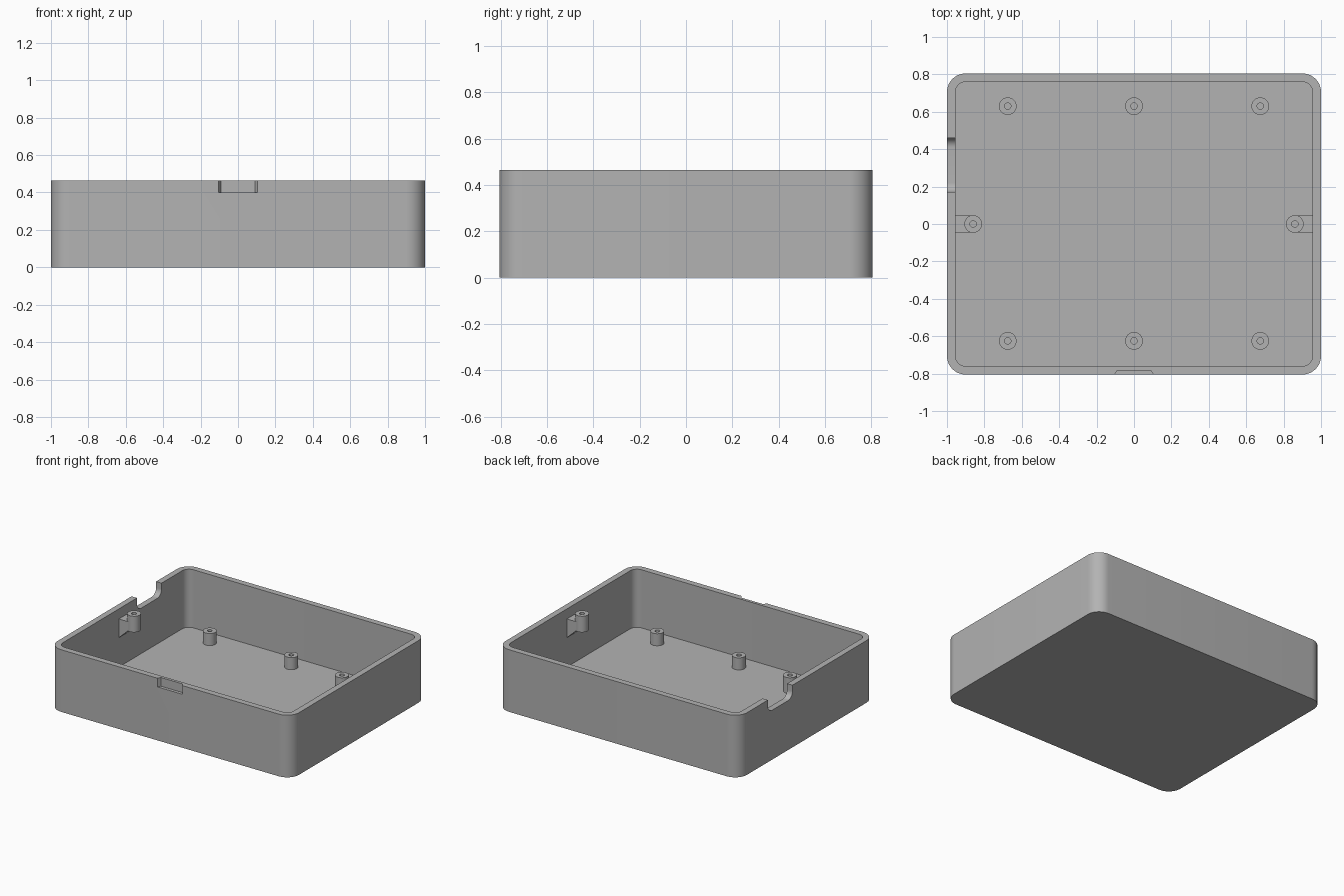
import bpy
import bmesh
from math import cos, sin, pi
from mathutils import Vector

if "Cube" in bpy.data.objects:
    bpy.data.objects.remove(bpy.data.objects["Cube"])

HALF_X, HALF_Y, HEIGHT = 1.0, 0.805, 0.465
WALL, FLOOR = 0.045, 0.03

grey = bpy.data.materials.new("matte grey")
grey.use_nodes = True
colour = (0.45, 0.45, 0.45, 1)
grey.diffuse_color = colour
grey.node_tree.nodes["Principled BSDF"].inputs["Base Color"].default_value = colour


def make_object(name, bm):
    bmesh.ops.recalc_face_normals(bm, faces=bm.faces)
    mesh = bpy.data.meshes.new(name)
    bm.to_mesh(mesh)
    bm.free()
    mesh.materials.append(grey)
    obj = bpy.data.objects.new(name, mesh)
    bpy.context.collection.objects.link(obj)
    return obj


def smooth(obj):
    bpy.ops.object.select_all(action="DESELECT")
    obj.select_set(True)
    bpy.context.view_layer.objects.active = obj
    bpy.ops.object.shade_smooth_by_angle(angle=pi / 6)


def rounded_rect(a, b, radius, steps=12):
    """Outline centred on zero with half sizes a and b."""
    pts = []
    for k, (sx, sy) in enumerate([(1, 1), (-1, 1), (-1, -1), (1, -1)]):
        for i in range(steps + 1):
            t = (k + i / steps) * pi / 2
            pts.append((sx * (a - radius) + radius * cos(t),
                        sy * (b - radius) + radius * sin(t)))
    return pts


def prism(name, points, direction):
    """Extrude a closed outline of 3D points."""
    bm = bmesh.new()
    face = bm.faces.new([bm.verts.new(p) for p in points])
    ext = bmesh.ops.extrude_face_region(bm, geom=[face], use_keep_orig=True)
    moved = [v for v in ext["geom"] if isinstance(v, bmesh.types.BMVert)]
    bmesh.ops.translate(bm, verts=moved, vec=Vector(direction))
    return make_object(name, bm)


def cut(target, cutter):
    mod = target.modifiers.new("cut", "BOOLEAN")
    mod.operation = "DIFFERENCE"
    mod.solver = "EXACT"
    mod.object = cutter
    bpy.context.view_layer.objects.active = target
    bpy.ops.object.modifier_apply(modifier=mod.name)
    bpy.data.objects.remove(cutter)


def boss(name, x, y, bottom, top, hole_bottom, radius=0.047, hole=0.017, sides=32):
    """Screw post with a blind hole, turned from a profile."""
    profile = [(0, bottom), (radius, bottom), (radius, top),
               (hole, top), (hole, hole_bottom), (0, hole_bottom)]
    bm = bmesh.new()
    verts = [bm.verts.new((r, 0, z)) for r, z in profile]
    edges = [bm.edges.new(pair) for pair in zip(verts, verts[1:])]
    bmesh.ops.spin(bm, geom=verts + edges, cent=(0, 0, 0), axis=(0, 0, 1),
                   angle=2 * pi, steps=sides)
    bmesh.ops.remove_doubles(bm, verts=bm.verts, dist=0.0001)
    obj = make_object(name, bm)
    obj.location = (x, y, 0)
    smooth(obj)


# Open tray with rounded corners
outer = rounded_rect(HALF_X, HALF_Y, 0.1)
tray = prism("tray", [(x, y, 0) for x, y in outer], (0, 0, HEIGHT))
inner = rounded_rect(HALF_X - WALL, HALF_Y - WALL, 0.055)
cut(tray, prism("cavity", [(x, y, FLOOR) for x, y in inner], (0, 0, HEIGHT)))

# Cable notch with rounded lower corners in the right wall
notch = rounded_rect(0.145, 0.145, 0.05)
cut(tray, prism("cable_notch", [(-1.1, y + 0.315, z + 0.515) for y, z in notch],
                (0.2, 0, 0)))

# Shallow finger recess with slanted ends at the front rim
recess = [(-0.11, -0.815), (0.11, -0.815), (0.09, -0.782), (-0.09, -0.782)]
cut(tray, prism("finger_recess", [(x, y, 0.4) for x, y in recess], (0, 0, 0.2)))
smooth(tray)

# Floor posts in two rows
for row, y in (("front", -0.625), ("back", 0.63)):
    for place, x in (("right", -0.675), ("middle", 0), ("left", 0.675)):
        boss(f"{row}_{place}_post", x, y, FLOOR - 0.005, 0.12, FLOOR + 0.005)

# Raised lid bosses, each carried by a gusset on the side wall
for side, s in (("right", -1), ("left", 1)):
    boss(f"{side}_lid_boss", s * 0.86, 0, 0.32, 0.44, 0.335)
    gusset = [(0.96, 0.245), (0.96, 0.39), (0.878, 0.39), (0.878, 0.322)]
    prism(f"{side}_gusset", [(s * x, -0.045, z) for x, z in gusset], (0, 0.09, 0))
